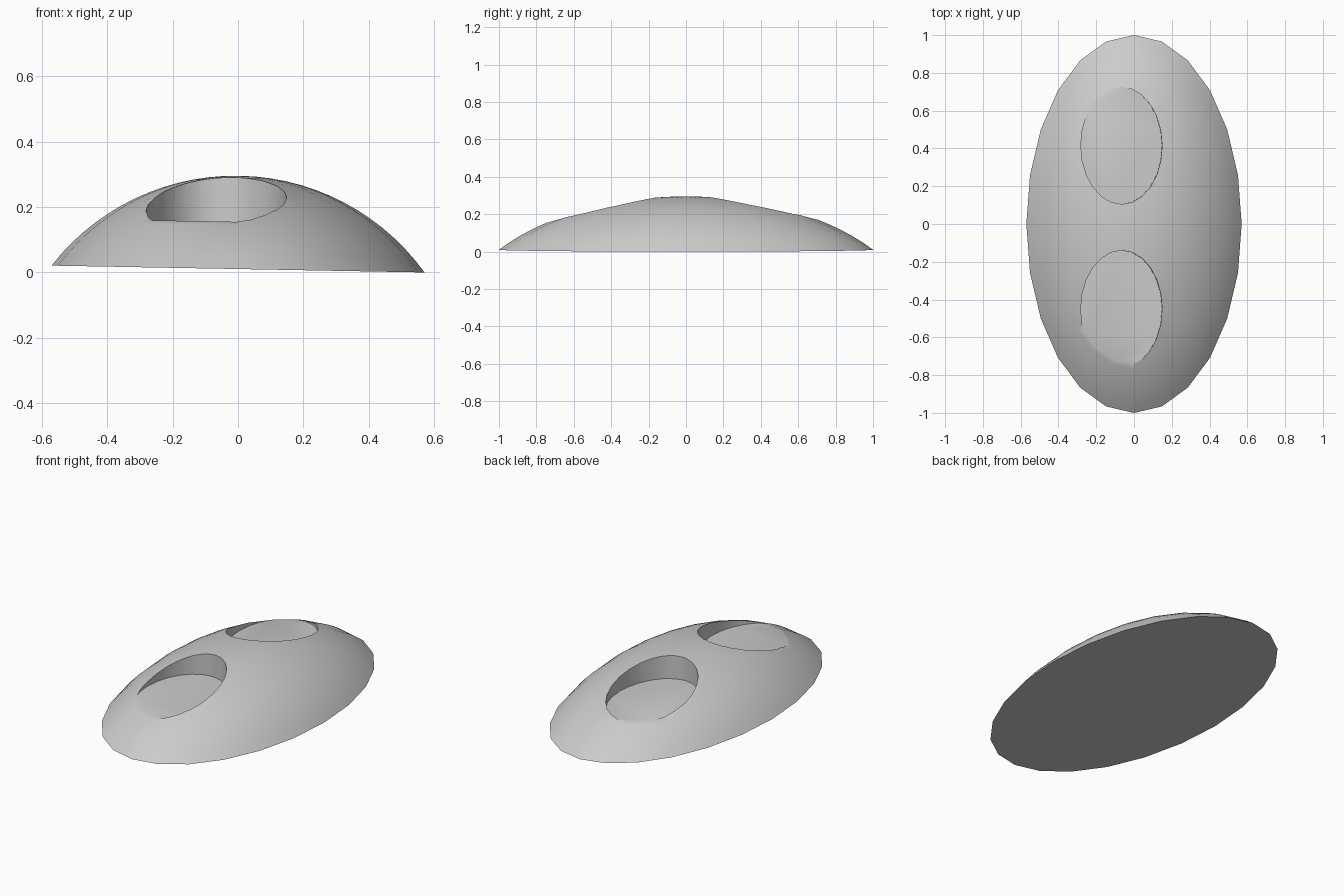
import bpy
import bmesh
from math import sin, cos, tau, sqrt, asin, radians

if "Cube" in bpy.data.objects:
    bpy.data.objects.remove(bpy.data.objects["Cube"], do_unlink=True)

HALF_X, HALF_Y, HEIGHT = 0.57, 1.0, 0.285
SIDES, RINGS = 24, 14
TILT = radians(1.05)
FLOOR = 0.144

grey = bpy.data.materials.new("plain grey")
grey.use_nodes = True
colour = (0.6, 0.6, 0.6, 1)
grey.diffuse_color = colour
grey.node_tree.nodes["Principled BSDF"].inputs["Base Color"].default_value = colour


def loft(name, rings, top=None):
    """Skin stacked elliptical rings (centre, half sizes, z), with an optional apex."""
    bm = bmesh.new()
    loops = []
    for cx, cy, rx, ry, z in rings:
        loops.append([bm.verts.new((cx + rx * cos(tau * i / SIDES),
                                    cy + ry * sin(tau * i / SIDES), z))
                      for i in range(SIDES)])
    for low, high in zip(loops, loops[1:]):
        for i in range(SIDES):
            j = (i + 1) % SIDES
            bm.faces.new((low[i], low[j], high[j], high[i]))
    bm.faces.new(loops[0][::-1])
    if top is None:
        bm.faces.new(loops[-1])
    else:
        apex = bm.verts.new((0, 0, top))
        for i in range(SIDES):
            bm.faces.new((loops[-1][i], loops[-1][(i + 1) % SIDES], apex))
    mesh = bpy.data.meshes.new(name)
    bm.to_mesh(mesh)
    bm.free()
    mesh.materials.append(grey)
    obj = bpy.data.objects.new(name, mesh)
    bpy.context.collection.objects.link(obj)
    return obj


# Dome: spherical cap stretched lengthwise
radius = (HALF_X ** 2 + HEIGHT ** 2) / (2 * HEIGHT)
rim = asin(HALF_X / radius)
rings = []
for k in range(RINGS):
    a = rim * (1 - k / RINGS)
    r = radius * sin(a)
    rings.append((0, 0, r, r * HALF_Y / HALF_X, radius * cos(a) - radius + HEIGHT))
dome = loft("dome", rings, HEIGHT)

# Two flat-floored oval recesses
for y in (0.415, -0.45):
    cutter = loft("recess_cutter", [(-0.07, y, 0.215, 0.31, z) for z in (FLOOR, 0.5)])
    cutter.hide_render = True
    cut = dome.modifiers.new("recess", "BOOLEAN")
    cut.operation = "DIFFERENCE"
    cut.solver = "EXACT"
    cut.object = cutter
    bpy.context.view_layer.objects.active = dome
    bpy.ops.object.modifier_apply(modifier=cut.name)
    bpy.data.objects.remove(cutter, do_unlink=True)

# Slight sideways lean, resting on the lower rim
dome.rotation_euler.y = TILT
dome.location.z = HALF_X * sin(TILT)

bpy.ops.object.select_all(action="DESELECT")
dome.select_set(True)
bpy.context.view_layer.objects.active = dome
bpy.ops.object.shade_smooth_by_angle(angle=radians(30))
